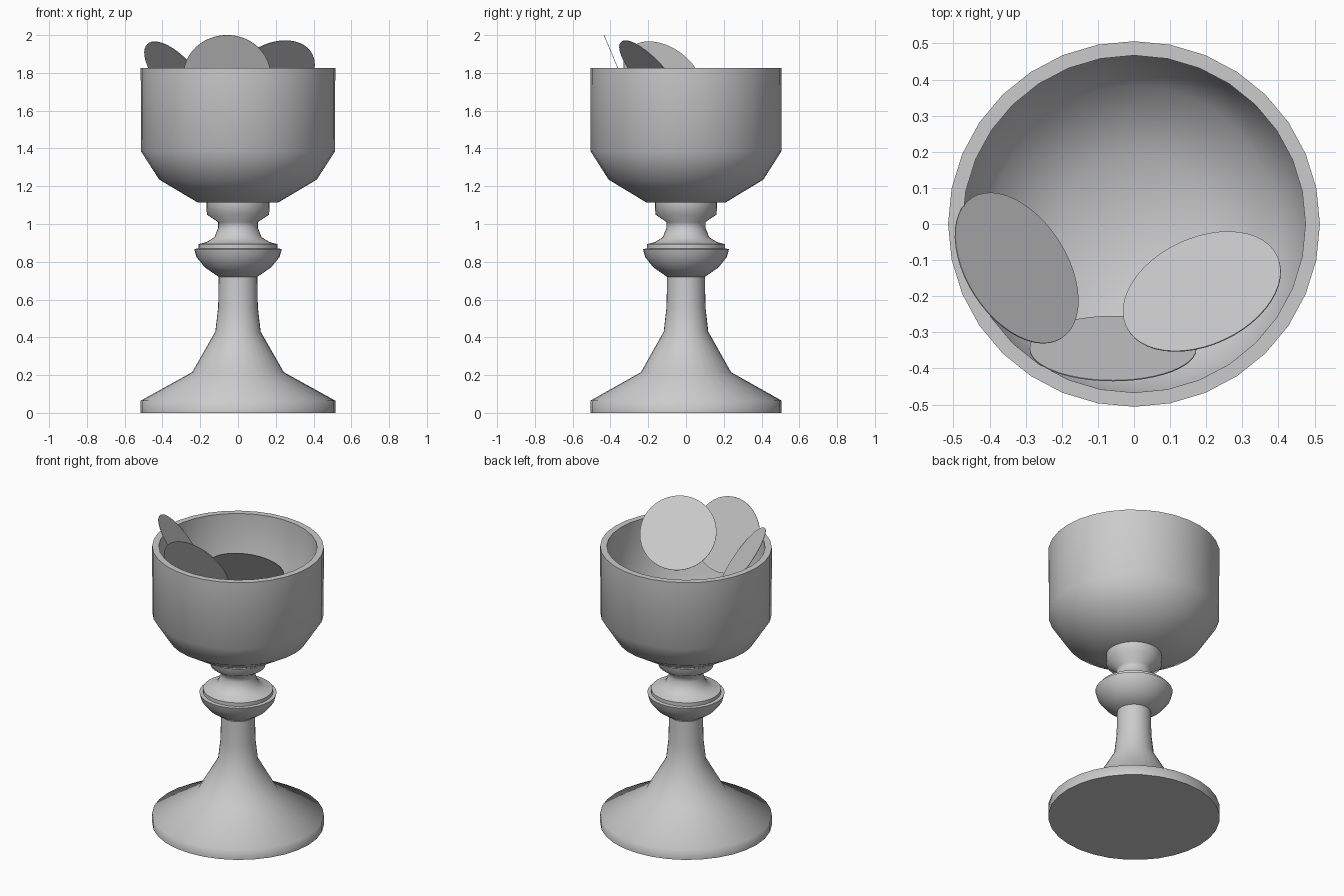
import bpy, bmesh, math
from mathutils import Vector

if "Cube" in bpy.data.objects:
    bpy.data.objects.remove(bpy.data.objects["Cube"])

SIDES = 32


def finish(obj, angle):
    bpy.ops.object.select_all(action='DESELECT')
    obj.select_set(True)
    bpy.context.view_layer.objects.active = obj
    bpy.ops.object.shade_smooth_by_angle(angle=math.radians(angle))


def lathe(name, profile):
    """Spin (radius, height) points around z; radius 0 closes to a point."""
    bm = bmesh.new()
    rings = []
    for r, z in profile:
        n = SIDES if r > 0 else 1
        rings.append([bm.verts.new((r * math.cos(math.tau * i / SIDES),
                                    0.983 * r * math.sin(math.tau * i / SIDES), z))
                      for i in range(n)])
    for a, b in zip(rings, rings[1:]):
        for i in range(SIDES):
            j = (i + 1) % SIDES
            quad = [a[i % len(a)], a[j % len(a)], b[j % len(b)], b[i % len(b)]]
            bm.faces.new(list(dict.fromkeys(quad)))
    bmesh.ops.recalc_face_normals(bm, faces=bm.faces)
    mesh = bpy.data.meshes.new(name)
    bm.to_mesh(mesh)
    bm.free()
    obj = bpy.data.objects.new(name, mesh)
    bpy.context.collection.objects.link(obj)
    finish(obj, 65)
    return obj


# flared foot and stem
lathe("foot_and_stem", [
    (0, 0), (0.515, 0), (0.515, 0.065), (0.243, 0.215), (0.12, 0.43),
    (0.105, 0.56), (0.102, 0.72), (0, 0.72)])

# rounded knob and waisted neck
lathe("knob_and_neck", [
    (0, 0.72), (0.102, 0.72), (0.175, 0.77), (0.22, 0.825), (0.232, 0.868),
    (0.21, 0.87), (0.21, 0.893), (0.165, 0.905), (0.125, 0.93), (0.105, 0.98),
    (0.105, 1.01), (0.165, 1.05), (0.167, 1.115), (0, 1.115)])

# hollow bowl, outside then inside
lathe("bowl", [
    (0, 1.112), (0.215, 1.115), (0.417, 1.235), (0.514, 1.385), (0.515, 1.825),
    (0.475, 1.825), (0.474, 1.40), (0.39, 1.27), (0.20, 1.155), (0, 1.15)])

# thin discs leaning inside the bowl: name, centre, facing direction
discs = [
    ("left_disc", (-0.325, -0.122, 1.781), (0.674, 0.431, 0.60)),
    ("front_disc", (-0.058, -0.345, 1.787), (0.0, 0.922, 0.386)),
    ("right_disc", (0.188, -0.187, 1.794), (-0.325, 0.697, 0.64)),
]
for name, centre, facing in discs:
    bpy.ops.mesh.primitive_cylinder_add(
        vertices=48, radius=0.231, depth=0.003, location=centre,
        rotation=Vector(facing).to_track_quat('Z', 'Y').to_euler())
    disc = bpy.context.object
    disc.name = name
    finish(disc, 40)
